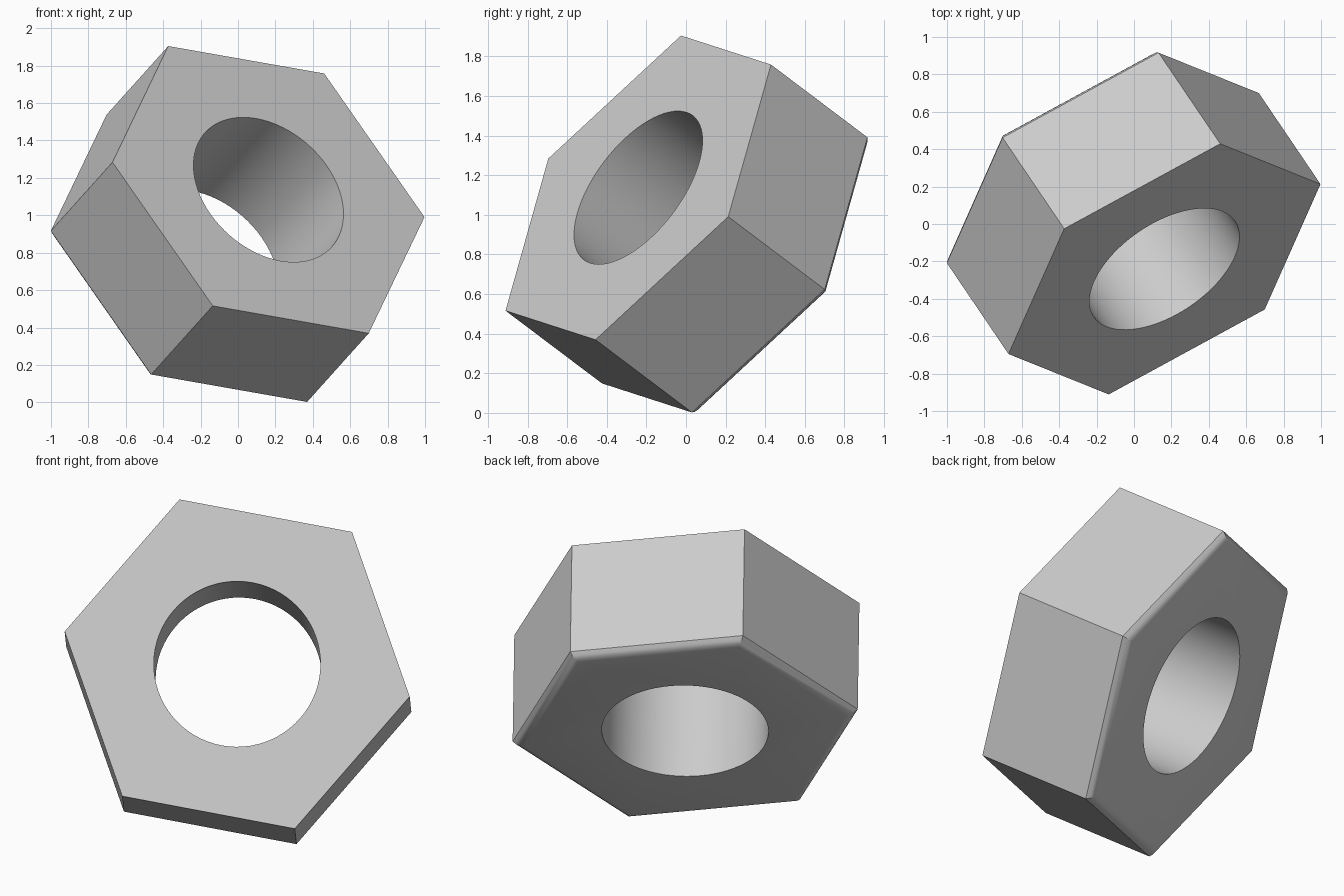
import bpy, bmesh
from math import cos, sin, tau, radians
from mathutils import Vector, Matrix

cube = bpy.data.objects.get("Cube")
if cube:
    bpy.data.objects.remove(cube, do_unlink=True)

RADIUS, THICKNESS, BORE = 0.961, 0.693, 0.456
ARC = 12                 # bore segments per hexagon side
SEGMENTS = 6 * ARC

steel = bpy.data.materials.new("plain_grey")
steel.use_nodes = True
steel.diffuse_color = (0.6, 0.6, 0.6, 1)
steel.node_tree.nodes["Principled BSDF"].inputs["Base Color"].default_value = (0.6, 0.6, 0.6, 1)

bm = bmesh.new()


def ring(radius, z, count):
    return [bm.verts.new((radius * cos(tau * i / count), radius * sin(tau * i / count), z))
            for i in range(count)]


def bridge(a, b):
    n = len(a)
    for i in range(n):
        j = (i + 1) % n
        bm.faces.new((a[i], a[j], b[j], b[i]))


def cap(hexagon, circle):
    # One flat face per side, from the hexagon edge to its arc of the bore
    for i in range(6):
        arc = [circle[(i * ARC + k) % SEGMENTS] for k in range(ARC, -1, -1)]
        bm.faces.new([hexagon[i], hexagon[(i + 1) % 6]] + arc)


# Hexagonal body: flat front, rounded raised rim on the back (inset, rise)
rim = [(0, 0), (0.017, 0.018), (0.038, 0.031), (0.064, 0.036)]
rings = [ring(RADIUS, 0, 6)]
rings += [ring(RADIUS - inset, THICKNESS + rise, 6) for inset, rise in rim]
for a, b in zip(rings, rings[1:]):
    bridge(a, b)

# Bore through the middle
bore_front = ring(BORE, 0, SEGMENTS)
bore_back = ring(BORE, THICKNESS + rim[-1][1], SEGMENTS)
bridge(bore_front, bore_back)
cap(rings[0], bore_front)
cap(rings[-1], bore_back)
bmesh.ops.recalc_face_normals(bm, faces=bm.faces)

mesh = bpy.data.meshes.new("hex_nut")
bm.to_mesh(mesh)
bm.free()
mesh.materials.append(steel)
nut = bpy.data.objects.new("hex_nut", mesh)
bpy.context.collection.objects.link(nut)

# Tilted pose: local z runs from front to back, local x points at a corner
axis = Vector((-0.476, 0.703, -0.53)).normalized()
corner = Vector((-0.53, 0.21, 0.767))
corner = (corner - axis * corner.dot(axis)).normalized()
turn = Matrix((corner, axis.cross(corner), axis)).transposed().to_4x4()
nut.matrix_world = Matrix.Translation((0.163, -0.241, 1.137)) @ turn

bpy.ops.object.select_all(action='DESELECT')
nut.select_set(True)
bpy.context.view_layer.objects.active = nut
bpy.ops.object.shade_smooth_by_angle(angle=radians(30))
